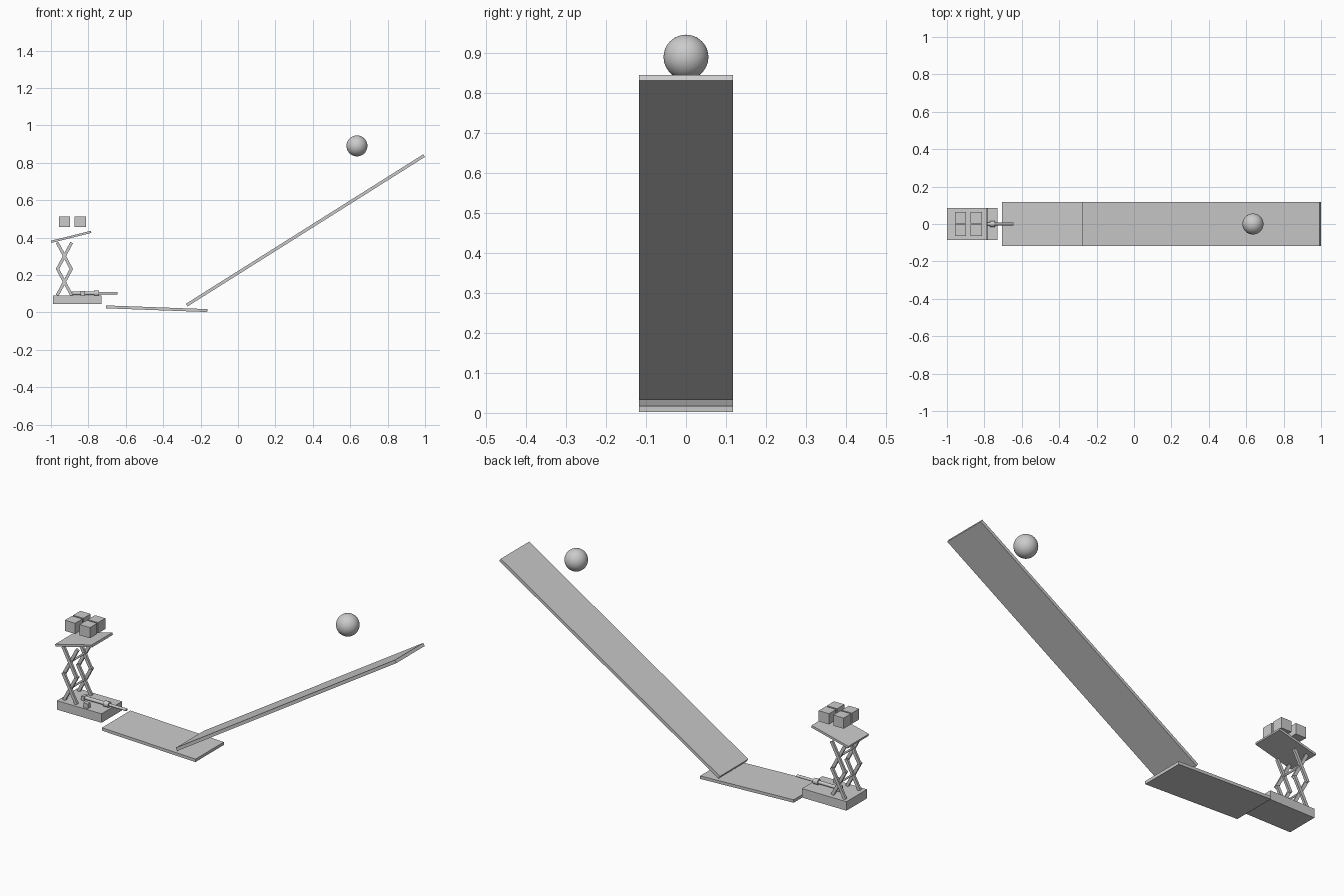
import bpy, math
from mathutils import Vector

if "Cube" in bpy.data.objects:
    bpy.data.objects.remove(bpy.data.objects["Cube"])


def box(name, loc, size, tilt=0.0):
    """Box with its dimensions baked in; tilt raises the +x end (radians)."""
    bpy.ops.mesh.primitive_cube_add(size=1, location=loc)
    o = bpy.context.object
    o.name = name
    o.scale = size
    bpy.ops.object.transform_apply(location=False, rotation=False, scale=True)
    o.rotation_euler.y = -tilt
    return o


def rod(name, a, b, r, sides=20):
    """Cylinder between two points."""
    a, b = Vector(a), Vector(b)
    bpy.ops.mesh.primitive_cylinder_add(vertices=sides, radius=r, depth=(b - a).length,
                                        location=(a + b) / 2)
    o = bpy.context.object
    o.name = name
    o.rotation_euler = (b - a).to_track_quat('Z', 'Y').to_euler()
    bpy.ops.object.shade_smooth_by_angle(angle=math.radians(40))
    return o


# Long ramp and the low plate at its foot
box("long_ramp", (0.3605, 0, 0.4385), (1.5, 0.235, 0.0165), math.radians(32.2))
box("lower_plate", (-0.435, 0, 0.0195), (0.542, 0.235, 0.0155), math.radians(-2.1))

# Ball
bpy.ops.mesh.primitive_uv_sphere_add(segments=48, ring_count=24, radius=0.056,
                                     location=(0.636, 0, 0.89))
bpy.context.object.name = "ball"
bpy.ops.object.shade_smooth()

# Lift base and tilted table
box("lift_base", (-0.86, 0, 0.067), (0.258, 0.17, 0.047))
box("lift_table", (-0.892, 0, 0.404), (0.219, 0.17, 0.012), math.radians(14))

# Four crates above the table
for x in (-0.928, -0.843):
    for y in (-0.034, 0.034):
        box("crate", (x, y, 0.484), (0.06, 0.06, 0.056))

# Two-stage scissor arms on both sides, joined by cross rods
cx, half, stage = -0.928, 0.037, 0.138
for i in range(2):
    z = 0.163 + i * stage
    for y in (-0.06, 0.06):
        for s in (-1, 1):
            box("scissor_arm", (cx, y + s * 0.004, z),
                (math.hypot(2 * half, stage) + 0.008, 0.012, 0.016),
                s * math.atan2(stage, 2 * half))
    rod("scissor_cross_rod", (cx, -0.06, z), (cx, 0.06, z), 0.005, 12)

# Horizontal actuator: barrel, collar, piston and rear mount
zr = 0.102
rod("actuator_barrel", (-0.89, 0, zr), (-0.757, 0, zr), 0.009)
rod("actuator_collar", (-0.771, 0, zr), (-0.743, 0, zr), 0.015)
rod("actuator_piston", (-0.757, 0, zr), (-0.645, 0, zr), 0.007)
box("actuator_mount", (-0.89, 0, 0.1), (0.016, 0.03, 0.024))

# Small control block on the front of the base
box("control_block", (-0.83, -0.065, 0.102), (0.026, 0.022, 0.026))
